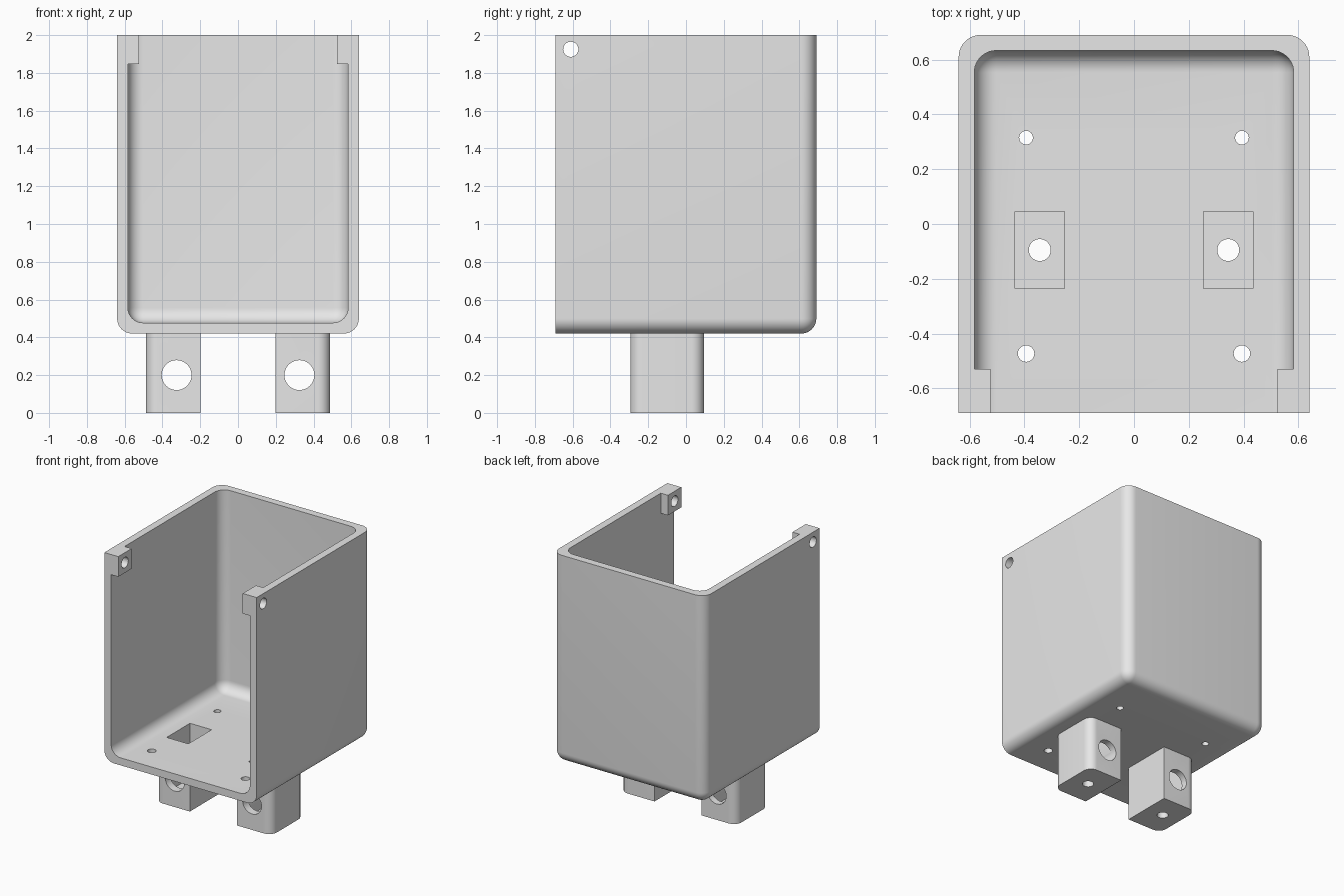
import bpy, bmesh, math
from mathutils import Matrix, Vector

cube = bpy.data.objects.get("Cube")
if cube:
    bpy.data.objects.remove(cube, do_unlink=True)

grey = bpy.data.materials.new("light_grey")
grey.use_nodes = True
grey.diffuse_color = (0.8, 0.8, 0.8, 1)
grey.node_tree.nodes["Principled BSDF"].inputs["Base Color"].default_value = (0.8, 0.8, 0.8, 1)


def finish(name, bm):
    mesh = bpy.data.meshes.new(name)
    bm.to_mesh(mesh)
    bm.free()
    obj = bpy.data.objects.new(name, mesh)
    bpy.context.collection.objects.link(obj)
    mesh.materials.append(grey)
    return obj


def box(name, low, high, radius=0, rounded=None):
    """Box between two corners; edges passing the rounded test get a fillet."""
    low, high = Vector(low), Vector(high)
    bm = bmesh.new()
    bmesh.ops.create_cube(bm, size=1)
    for v in bm.verts:
        v.co = (low + high) / 2 + v.co * (high - low)
    bm.normal_update()
    if rounded:
        edges = [e for e in bm.edges if rounded([f.normal for f in e.link_faces])]
        bmesh.ops.bevel(bm, geom=edges, offset=radius, segments=10, profile=0.5, affect='EDGES')
    return finish(name, bm)


def drill(name, centre, radius, depth, axis):
    bm = bmesh.new()
    bmesh.ops.create_cone(bm, cap_ends=True, segments=48, radius1=radius, radius2=radius, depth=depth)
    turn = {'X': Matrix.Rotation(math.pi / 2, 4, 'Y'),
            'Y': Matrix.Rotation(math.pi / 2, 4, 'X'), 'Z': Matrix()}[axis]
    bm.transform(Matrix.Translation(centre) @ turn)
    return finish(name, bm)


def combine(target, tool, operation):
    mod = target.modifiers.new(operation.lower(), 'BOOLEAN')
    mod.operation, mod.solver, mod.object = operation, 'EXACT', tool
    bpy.context.view_layer.objects.active = target
    bpy.ops.object.modifier_apply(modifier=mod.name)
    bpy.data.objects.remove(tool, do_unlink=True)


def closed_sides(normals):
    # every edge except those around the open front and top
    return all(n.y > -0.5 and n.z < 0.5 for n in normals)


# Open-fronted shell with rounded back and bottom
housing = box("housing", (-0.64, -0.69, 0.42), (0.64, 0.69, 2), 0.08, closed_sides)
cavity = box("cavity", (-0.583, -0.9, 0.477), (0.583, 0.633, 2.2), 0.08, closed_sides)
combine(housing, cavity, 'DIFFERENCE')

for s in (1, -1):
    def span(a, b):
        return sorted((s * a, s * b))

    # Screw lug in the upper front corner
    x0, x1 = span(0.523, 0.61)
    combine(housing, box("lug", (x0, -0.69, 1.847), (x1, -0.53, 2)), 'UNION')
    combine(housing, drill("lug_hole", (s * 0.58, -0.61, 1.925), 0.04, 0.3, 'X'), 'DIFFERENCE')

    # Foot with rounded outer corners
    x0, x1 = span(0.198, 0.488)
    foot = box("foot", (x0, -0.295, 0), (x1, 0.095, 0.45), 0.065,
               lambda n: any(v.x * s > 0.5 for v in n) and all(abs(v.z) < 0.5 for v in n))
    combine(housing, foot, 'UNION')

    # Pocket sunk through the floor into the foot, with its holes
    x0, x1 = span(0.253, 0.435)
    combine(housing, box("pocket", (x0, -0.235, 0.06), (x1, 0.045, 0.6)), 'DIFFERENCE')
    combine(housing, drill("foot_hole", (s * 0.325, -0.1, 0.2), 0.079, 0.6, 'Y'), 'DIFFERENCE')
    combine(housing, drill("base_hole", (s * 0.344, -0.095, 0), 0.04, 0.3, 'Z'), 'DIFFERENCE')

    # Mounting holes in the floor
    for y, r in ((0.315, 0.025), (-0.473, 0.03)):
        combine(housing, drill("floor_hole", (s * 0.394, y, 0.45), r, 0.3, 'Z'), 'DIFFERENCE')

bpy.ops.object.select_all(action='DESELECT')
housing.select_set(True)
bpy.context.view_layer.objects.active = housing
bpy.ops.object.shade_smooth_by_angle(angle=math.radians(30))
